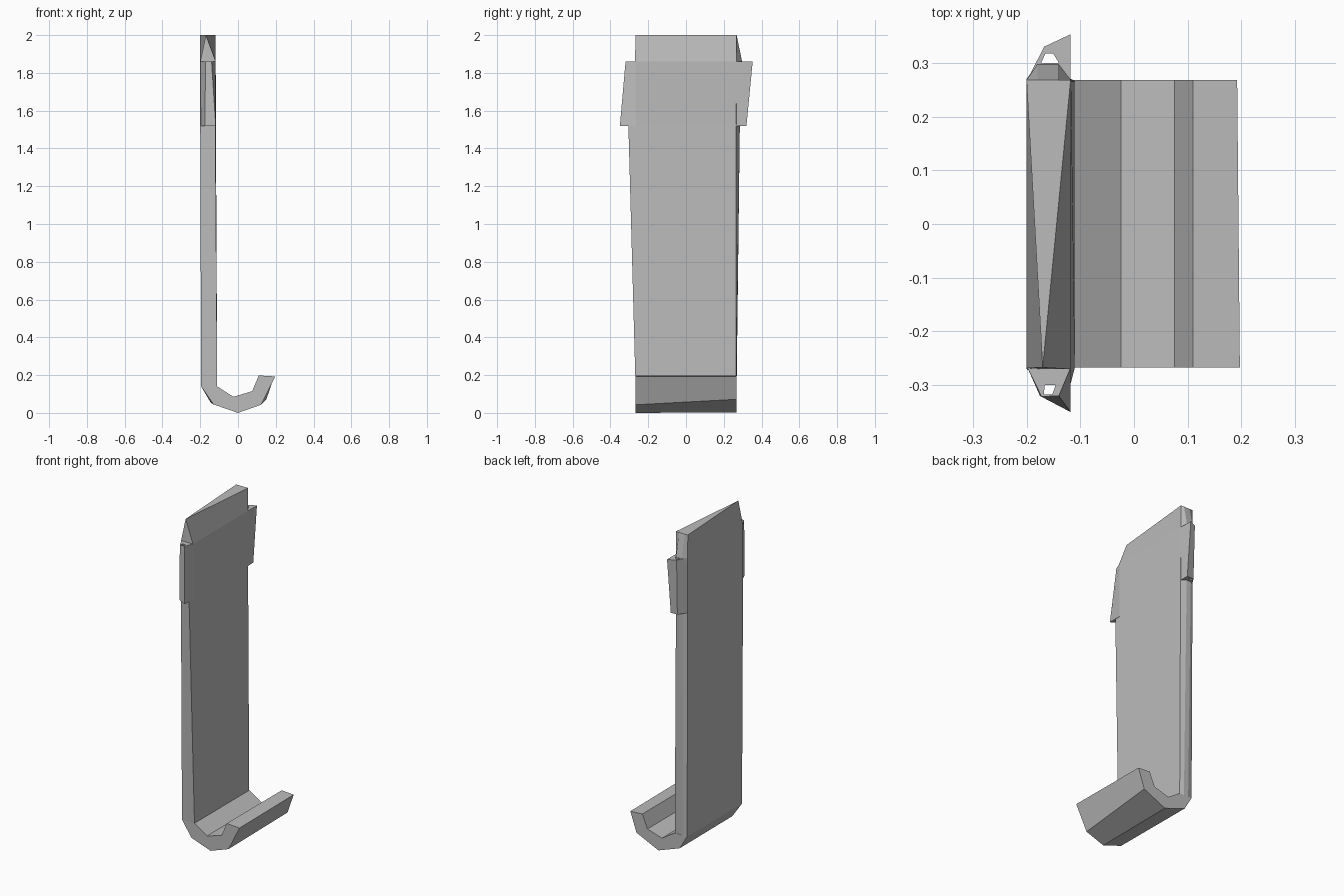
import bpy
import bmesh

cube = bpy.data.objects.get("Cube")
if cube:
    bpy.data.objects.remove(cube, do_unlink=True)

GREY = (0.5, 0.5, 0.5, 1.0)
metal = bpy.data.materials.new("plain_grey")
metal.use_nodes = True
metal.diffuse_color = GREY
metal.node_tree.nodes["Principled BSDF"].inputs["Base Color"].default_value = GREY


def loft(name, rings, tube=False):
    """Skin a list of rings; close it with end caps, or back onto itself."""
    bm = bmesh.new()
    loops = [[bm.verts.new(p) for p in ring] for ring in rings]
    pairs = list(zip(loops, loops[1:]))
    if tube:
        pairs.append((loops[-1], loops[0]))
    else:
        bm.faces.new(loops[0])
        bm.faces.new(loops[-1])
    for low, high in pairs:
        for i in range(len(low)):
            j = (i + 1) % len(low)
            bm.faces.new((low[i], low[j], high[j], high[i]))
    bmesh.ops.remove_doubles(bm, verts=bm.verts[:], dist=0.0005)
    bmesh.ops.recalc_face_normals(bm, faces=bm.faces[:])
    mesh = bpy.data.meshes.new(name)
    bm.to_mesh(mesh)
    bm.free()
    mesh.materials.append(metal)
    obj = bpy.data.objects.new(name, mesh)
    bpy.context.collection.objects.link(obj)
    return obj


def level(z, points):
    return [(x, y, z) for x, y in points]


def slice_at(y, points):
    return [(x, y, z) for x, z in points]


# Tall tapering plate, pinched to a ridge point at one top corner
foot = [(-.195, -.267), (-.16, -.267), (-.11, -.267),
        (-.11, .266), (-.14, .267), (-.17, .268), (-.195, .268)]
waist = [(-.2, -.27), (-.17, -.29), (-.12, -.305),
         (-.117, .265), (-.145, .285), (-.175, .285), (-.2, .27)]
shoulder = [(-.2, -.268), (-.17, -.27), (-.118, -.27),
            (-.118, .268), (-.14, .297), (-.18, .297), (-.2, .27)]
peak = (-.17, -.267)
crest = [peak, peak, peak,
         (-.118, .268), (-.14, .268), (-.18, .268), (-.2, .268)]
loft("plate", [level(.14, foot), level(1.52, waist),
               level(1.86, shoulder), level(2.0, crest)])

# Curled hook along the bottom, slightly twisted between its ends
inner = [(.11, .198), (.075, .115), (-.024, .085), (-.11, .14)]
front_end = [(-.195, .14), (-.13, .045), (0, 0), (.122, .043), (.197, .193)]
back_end = [(-.195, .14), (-.145, .055), (0, .003), (.15, .072), (.192, .193)]
loft("hook", [slice_at(-.267, front_end + inner),
              slice_at(.268, back_end + inner)])


# Side ears with a small upright hole
def ear(name, bottom, top, hole):
    loft(name, [level(1.52, bottom), level(1.86, top),
                level(1.86, hole), level(1.52, hole)], tube=True)


ear("front_ear",
    [(-.198, -.268), (-.175, -.32), (-.118, -.35), (-.118, -.268)],
    [(-.198, -.268), (-.172, -.321), (-.14, -.32), (-.118, -.268)],
    [(-.166, -.3), (-.168, -.317), (-.152, -.317), (-.146, -.3)])
ear("back_ear",
    [(-.198, .27), (-.165, .32), (-.12, .32), (-.118, .266)],
    [(-.198, .27), (-.167, .33), (-.118, .353), (-.118, .266)],
    [(-.173, .299), (-.165, .317), (-.15, .317), (-.14, .3)])
